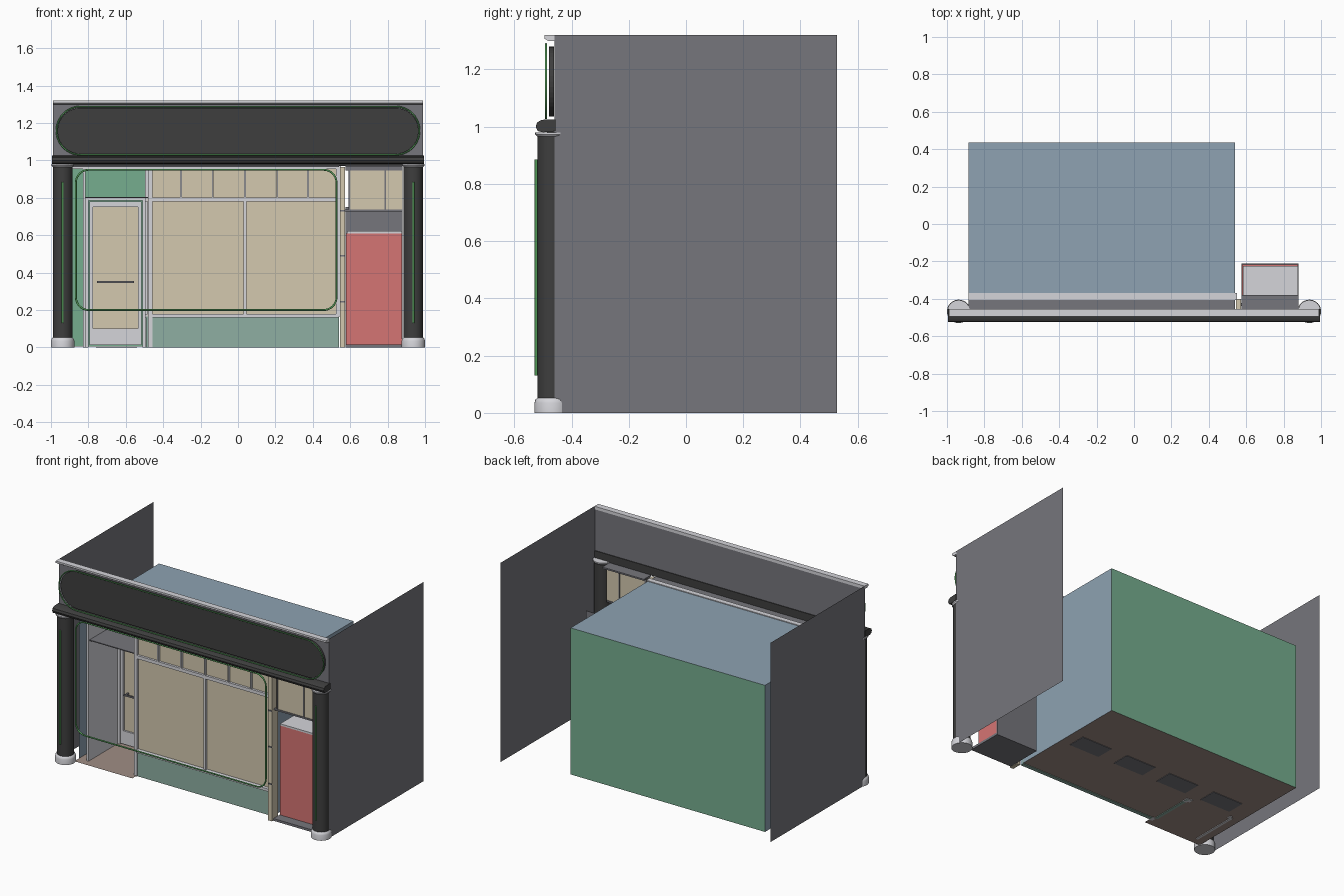
import bpy, bmesh, math
from mathutils import Vector

if "Cube" in bpy.data.objects:
    bpy.data.objects.remove(bpy.data.objects["Cube"])


def colour(name, r, g, b):
    m = bpy.data.materials.new(name)
    m.diffuse_color = [((c / 255 + 0.055) / 1.055) ** 2.4 for c in (r, g, b)] + [1]
    m.use_nodes = True
    m.node_tree.nodes["Principled BSDF"].inputs["Base Color"].default_value = m.diffuse_color
    return m


BLACK = colour("black paint", 62, 62, 62)
GREY = colour("mid grey", 118, 118, 124)
LIGHT = colour("light trim", 213, 213, 218)
NEON = colour("neon green", 92, 172, 98)
GREEN = colour("wall green", 118, 174, 143)
TEAL = colour("teal panel", 142, 175, 162)
TAN = colour("tan glass", 211, 200, 175)
RED = colour("red cabinet", 213, 117, 115)
BLUE = colour("blue grey wall", 142, 162, 178)
BROWN = colour("brown floor", 160, 142, 133)


def finish(name, bm, *mats):
    me = bpy.data.meshes.new(name)
    bmesh.ops.recalc_face_normals(bm, faces=bm.faces)
    bm.to_mesh(me)
    bm.free()
    for m in mats:
        me.materials.append(m)
    ob = bpy.data.objects.new(name, me)
    bpy.context.collection.objects.link(ob)
    return ob


def smooth(ob):
    bpy.ops.object.select_all(action='DESELECT')
    bpy.context.view_layer.objects.active = ob
    ob.select_set(True)
    bpy.ops.object.shade_smooth_by_angle(angle=math.radians(35))


def add_box(bm, x, y, z):
    """Cube filling the (min, max) range on each axis."""
    vs = bmesh.ops.create_cube(bm, size=1)["verts"]
    for v in vs:
        v.co = [(r[0] + r[1]) / 2 + c * (r[1] - r[0]) for r, c in zip((x, y, z), v.co)]


def boxes(name, mat, *ranges):
    bm = bmesh.new()
    for x, y, z in ranges:
        add_box(bm, x, y, z)
    return finish(name, bm, mat)


def sheet(name, mat, *pts):
    bm = bmesh.new()
    bm.faces.new([bm.verts.new(p) for p in pts])
    return finish(name, bm, mat)


def extrude(name, mat, pts, vec):
    bm = bmesh.new()
    f = bm.faces.new([bm.verts.new(p) for p in pts])
    new = bmesh.ops.extrude_face_region(bm, geom=[f])["geom"]
    vs = [v for v in new if isinstance(v, bmesh.types.BMVert)]
    if len(bm.faces) == len(pts) + 1:      # keep the starting cap
        bm.faces.new(f.verts) if not f.is_valid else None
    bmesh.ops.translate(bm, verts=vs, vec=vec)
    bmesh.ops.holes_fill(bm, edges=[e for e in bm.edges if e.is_boundary])
    return finish(name, bm, mat)


def lathe(name, mat, x, y, profile):
    bm = bmesh.new()
    vs = [bm.verts.new((x + r, y, z)) for r, z in profile]
    es = [bm.edges.new(p) for p in zip(vs, vs[1:])]
    bmesh.ops.spin(bm, geom=vs + es, cent=(x, y, 0), axis=(0, 0, 1),
                   angle=math.tau, steps=32, use_duplicate=False)
    bmesh.ops.remove_doubles(bm, verts=bm.verts, dist=1e-5)
    smooth(finish(name, bm, mat))


def rounded(x0, x1, z0, z1, r, y, n=10):
    """Rounded rectangle outline in the front plane."""
    pts = []
    corners = ((x1 - r, z1 - r), (x0 + r, z1 - r), (x0 + r, z0 + r), (x1 - r, z0 + r))
    for k, (cx, cz) in enumerate(corners):
        for i in range(n + 1):
            a = math.pi / 2 * (k + i / n)
            pts.append((cx + r * math.cos(a), y, cz + r * math.sin(a)))
    return pts


def tube(name, pts, r, closed):
    cu = bpy.data.curves.new(name, 'CURVE')
    cu.dimensions = '3D'
    cu.bevel_depth, cu.bevel_resolution, cu.use_fill_caps = r, 2, True
    sp = cu.splines.new('POLY')
    sp.points.add(len(pts) - 1)
    for p, q in zip(sp.points, pts):
        p.co = (*q, 1)
    sp.use_cyclic_u = closed
    cu.materials.append(NEON)
    bpy.context.collection.objects.link(bpy.data.objects.new(name, cu))


# Room shell, open at the front, coloured by face direction
bm = bmesh.new()
add_box(bm, (-0.885, 0.54), (-0.40, 0.437), (0.004, 0.975))
bm.normal_update()
bmesh.ops.delete(bm, geom=[f for f in bm.faces if f.normal.y < -0.5], context='FACES_ONLY')
for f in bm.faces:
    f.material_index = 1 if f.normal.y > 0.5 else 2 if f.normal.z < -0.5 else 0
finish("room_shell", bm, BLUE, GREEN, BROWN)
sheet("entrance_floor", BROWN, (-0.885, -0.45, 0.004), (-0.46, -0.45, 0.004),
      (-0.46, -0.40, 0.004), (-0.885, -0.40, 0.004))
boxes("floor_plates", GREY, *[((x - 0.11, x + 0.11), (-0.03, 0.09), (0, 0.003))
                              for x in (0.36, 0.02, -0.31, -0.65)])

# Side walls and fascia board
for s, n in ((-1, "left"), (1, "right")):
    x = 0.99 * s
    sheet(n + "_side_wall", GREY, (x, -0.46, 0), (x, 0.527, 0), (x, 0.527, 1.32), (x, -0.46, 1.32))
sheet("fascia_board", GREY, (-0.99, -0.46, 0.97), (0.99, -0.46, 0.97),
      (0.99, -0.46, 1.32), (-0.99, -0.46, 1.32))
extrude("sign_panel", BLACK, rounded(-0.965, 0.965, 1.035, 1.28, 0.122, -0.461), (0, -0.018, 0))
tube("sign_neon", rounded(-0.97, 0.97, 1.03, 1.288, 0.128, -0.489), 0.004, True)

# Mouldings above and below the sign
nose = [(-0.455, 0.985), (-0.50, 0.98), (-0.518, 0.985), (-0.525, 1.0), (-0.52, 1.015),
        (-0.505, 1.024), (-0.455, 1.026)]
smooth(extrude("lower_cornice", BLACK, [(-0.995, y, z) for y, z in nose], (1.99, 0, 0)))
cap = [(-0.455, 1.30), (-0.482, 1.30), (-0.495, 1.308), (-0.495, 1.32), (-0.455, 1.32)]
extrude("top_cornice", LIGHT, [(-0.99, y, z) for y, z in cap], (1.98, 0, 0))
boxes("cornice_underside", BLACK, ((-0.985, 0.985), (-0.485, -0.455), (0.972, 0.985)))

# Columns with bases, caps and neon strips
for s, n in ((-1, "left"), (1, "right")):
    x, y = 0.9375 * s, -0.467
    lathe(n + "_column", BLACK, x, y, [(0, 0.04), (0.0525, 0.04), (0.0525, 0.968), (0, 0.968)])
    lathe(n + "_column_base", LIGHT, x, y, [(0, 0), (0.0625, 0), (0.0625, 0.035),
                                            (0.059, 0.047), (0.053, 0.052), (0, 0.052)])
    lathe(n + "_column_cap", LIGHT, x, y, [(0, 0.965), (0.053, 0.965), (0.06, 0.973), (0.06, 0.98), (0, 0.98)])
    tube(n + "_column_neon", [(x, -0.524, 0.13), (x, -0.524, 0.885)], 0.005, False)

# Soffits behind the fascia
boxes("soffit", GREY, ((-0.885, 0.54), (-0.455, -0.405), (0.965, 0.975)),
      ((0.575, 0.88), (-0.455, -0.38), (0.965, 0.975)))

# Shop window
W = (-0.405, -0.37)
boxes("window_riser", TEAL, ((-0.46, 0.54), (-0.40, -0.375), (0, 0.165)))
boxes("window_glass", TAN, ((-0.46, 0.54), (-0.39, -0.384), (0.165, 0.965)))
bars = [((-0.885, 0.55), W, (0.955, 0.98)), ((-0.46, 0.54), W, (0.78, 0.802)),
        ((-0.46, 0.54), (-0.412, -0.37), (0.16, 0.178)), ((0.03, 0.046), W, (0.17, 0.79)),
        ((-0.48, -0.458), W, (0, 0.96)), ((0.525, 0.545), W, (0.165, 0.96))]
bars += [((x - 0.005, x + 0.005), W, (0.79, 0.96)) for x in (-0.305, -0.135, 0.038, 0.21, 0.375)]
boxes("window_frame", LIGHT, *bars)
tube("window_neon", rounded(-0.867, 0.527, 0.2, 0.95, 0.07, -0.46), 0.005, True)

# Recessed entrance: left wall, side window, ceiling slab
boxes("entrance_left_wall", LIGHT, ((-0.83, -0.815), (-0.40, -0.08), (0, 0.96)))
boxes("entrance_ceiling", GREY, ((-0.815, -0.48), (-0.39, -0.08), (0.798, 0.804)))
boxes("side_window_riser", TEAL, ((-0.492, -0.472), (-0.37, -0.08), (0, 0.165)))
boxes("side_window_glass", TAN, ((-0.485, -0.479), (-0.37, -0.08), (0.165, 0.80)))
S = (-0.496, -0.468)
boxes("side_window_frame", LIGHT, (S, (-0.37, -0.09), (0.16, 0.178)),
      (S, (-0.37, -0.09), (0.78, 0.80)), (S, (-0.11, -0.07), (0, 0.96)))

# Door
D = (-0.095, -0.065)
boxes("door_surround", LIGHT, ((-0.815, -0.80), D, (0, 0.80)), ((-0.51, -0.496), D, (0, 0.80)),
      ((-0.815, -0.496), D, (0.785, 0.80)))
boxes("door_frame", LIGHT, ((-0.795, -0.775), D, (0.012, 0.78)), ((-0.535, -0.515), D, (0.012, 0.78)),
      ((-0.795, -0.515), D, (0.75, 0.78)), ((-0.795, -0.515), D, (0.012, 0.10)))
boxes("door_glass", TAN, ((-0.78, -0.53), (-0.083, -0.077), (0.09, 0.76)))
boxes("door_handle", GREY, ((-0.755, -0.555), (-0.118, -0.108), (0.345, 0.355)),
      ((-0.75, -0.74), (-0.11, -0.08), (0.345, 0.355)), ((-0.57, -0.56), (-0.11, -0.08), (0.345, 0.355)))

# Hinged pilaster beside the window
boxes("pilaster", TAN, ((0.545, 0.572), (-0.462, -0.40), (0, 0.965)))
boxes("pilaster_hinges", GREY, *[((0.546, 0.571), (-0.467, -0.46), (z - 0.004, z + 0.004))
                                 for z in (0.245, 0.49, 0.73)])

# Alcove with red cabinet and transom sign
boxes("alcove_back", GREY, ((0.575, 0.88), (-0.215, -0.21), (0, 0.75)))
boxes("alcove_floor", GREY, ((0.575, 0.88), (-0.45, -0.215), (0, 0.015)))
boxes("cabinet", RED, ((0.578, 0.877), (-0.385, -0.216), (0.015, 0.61)))
boxes("cabinet_top", LIGHT, ((0.582, 0.877), (-0.39, -0.225), (0.61, 0.622)))
boxes("transom_glass", TAN, ((0.597, 0.88), (-0.433, -0.427), (0.735, 0.965)))
T = (-0.438, -0.422)
boxes("transom_frame", GREY, ((0.572, 0.88), T, (0.728, 0.738)), ((0.782, 0.79), T, (0.735, 0.965)),
      ((0.59, 0.598), T, (0.735, 0.965)), ((0.575, 0.88), T, (0.945, 0.965)))
